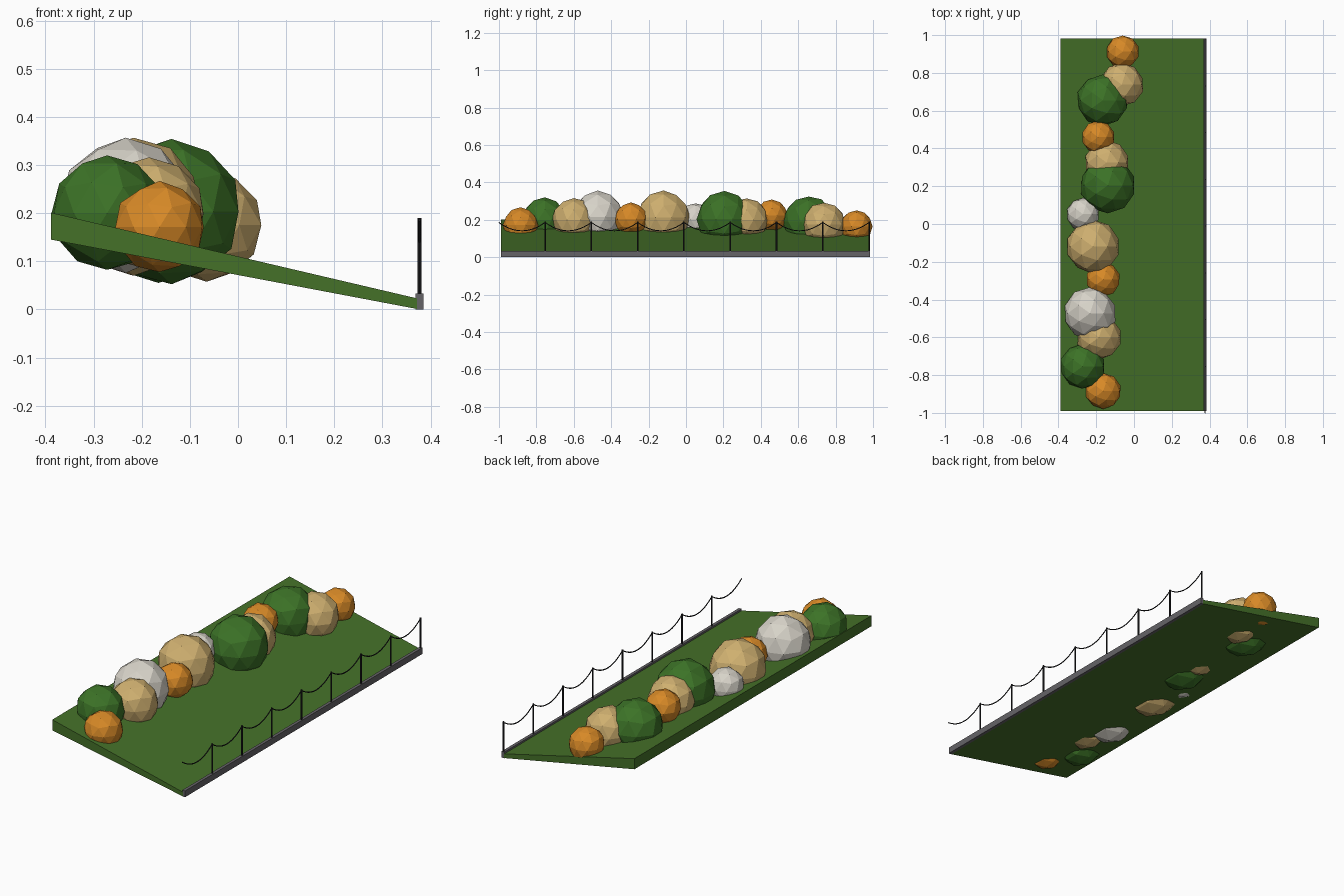
import bpy, bmesh, random
from mathutils import Vector

if "Cube" in bpy.data.objects:
    bpy.data.objects.remove(bpy.data.objects["Cube"])

random.seed(4)


def mat(name, rgb):
    m = bpy.data.materials.new(name)
    m.diffuse_color = (*rgb, 1)
    m.use_nodes = True
    m.node_tree.nodes["Principled BSDF"].inputs["Base Color"].default_value = m.diffuse_color
    return m


GRASS = mat("grass", (0.06, 0.165, 0.022))
DARK = mat("dark_metal", (0.015, 0.015, 0.017))
STONE = mat("stone", (0.13, 0.125, 0.135))
BUSH = {
    "green": mat("bush_green", (0.045, 0.17, 0.02)),
    "orange": mat("bush_orange", (0.68, 0.25, 0.02)),
    "tan": mat("bush_tan", (0.62, 0.43, 0.16)),
    "white": mat("bush_white", (0.68, 0.65, 0.58)),
}


def add(name, bm, material):
    bmesh.ops.recalc_face_normals(bm, faces=bm.faces)
    me = bpy.data.meshes.new(name)
    bm.to_mesh(me)
    bm.free()
    ob = bpy.data.objects.new(name, me)
    bpy.context.collection.objects.link(ob)
    me.materials.append(material)
    return ob


def extrude_profile(name, profile, y0, y1, material):
    bm = bmesh.new()
    f = bm.faces.new([bm.verts.new((x, y0, z)) for x, z in profile])
    ext = bmesh.ops.extrude_face_region(bm, geom=[f])["geom"]
    bmesh.ops.translate(bm, vec=(0, y1 - y0, 0),
                        verts=[v for v in ext if isinstance(v, bmesh.types.BMVert)])
    return add(name, bm, material)


# sloping grass bank and kerb along its low edge
extrude_profile("grass_bank", [(-0.388, 0.145), (-0.388, 0.201), (0.372, 0.023), (0.372, 0.001)],
                -0.99, 0.983, GRASS)
extrude_profile("kerb", [(0.369, 0), (0.385, 0), (0.385, 0.033), (0.369, 0.033)],
                -0.99, 0.983, STONE)

# faceted bushes: colour, x, y, z, radius
bushes = [
    ("orange", -0.06, 0.912, 0.164, 0.088), ("tan", -0.065, 0.738, 0.175, 0.118),
    ("green", -0.165, 0.655, 0.191, 0.138), ("orange", -0.19, 0.46, 0.222, 0.087),
    ("tan", -0.145, 0.325, 0.2, 0.118), ("green", -0.138, 0.205, 0.203, 0.15),
    ("white", -0.27, 0.052, 0.202, 0.088), ("tan", -0.217, -0.12, 0.212, 0.143),
    ("orange", -0.163, -0.294, 0.203, 0.09), ("white", -0.233, -0.473, 0.216, 0.139),
    ("tan", -0.185, -0.6, 0.199, 0.118), ("green", -0.272, -0.754, 0.2, 0.12),
    ("orange", -0.163, -0.885, 0.171, 0.095),
]
for colour, x, y, z, r in bushes:
    bm = bmesh.new()
    bmesh.ops.create_icosphere(bm, subdivisions=2, radius=r)
    for v in bm.verts:
        v.co = v.co * random.uniform(0.965, 1.015) + Vector((x, y, z))
    add("bush_" + colour, bm, BUSH[colour])

# fence posts with a sagging chain in every bay
FX, TOP, STEP, END = 0.377, 0.19, 0.2475, 0.979
for i in range(8):
    y = END - i * STEP
    bm = bmesh.new()
    bmesh.ops.create_cone(bm, cap_ends=True, segments=8, radius1=0.0042, radius2=0.0042,
                          depth=TOP - 0.03)
    bmesh.ops.translate(bm, vec=(FX, y, (TOP + 0.03) / 2), verts=bm.verts)
    add("fence_post", bm, DARK)

    cu = bpy.data.curves.new("chain", "CURVE")
    cu.dimensions = "3D"
    cu.bevel_depth = 0.0028
    cu.bevel_resolution = 1
    cu.use_fill_caps = True
    sp = cu.splines.new("POLY")
    n = 12
    sp.points.add(n)
    for k, p in enumerate(sp.points):
        t = k / n
        p.co = (FX, y - t * STEP, TOP - 0.004 - 0.045 * 4 * t * (1 - t), 1)
    cu.materials.append(DARK)
    bpy.context.collection.objects.link(bpy.data.objects.new("chain", cu))
